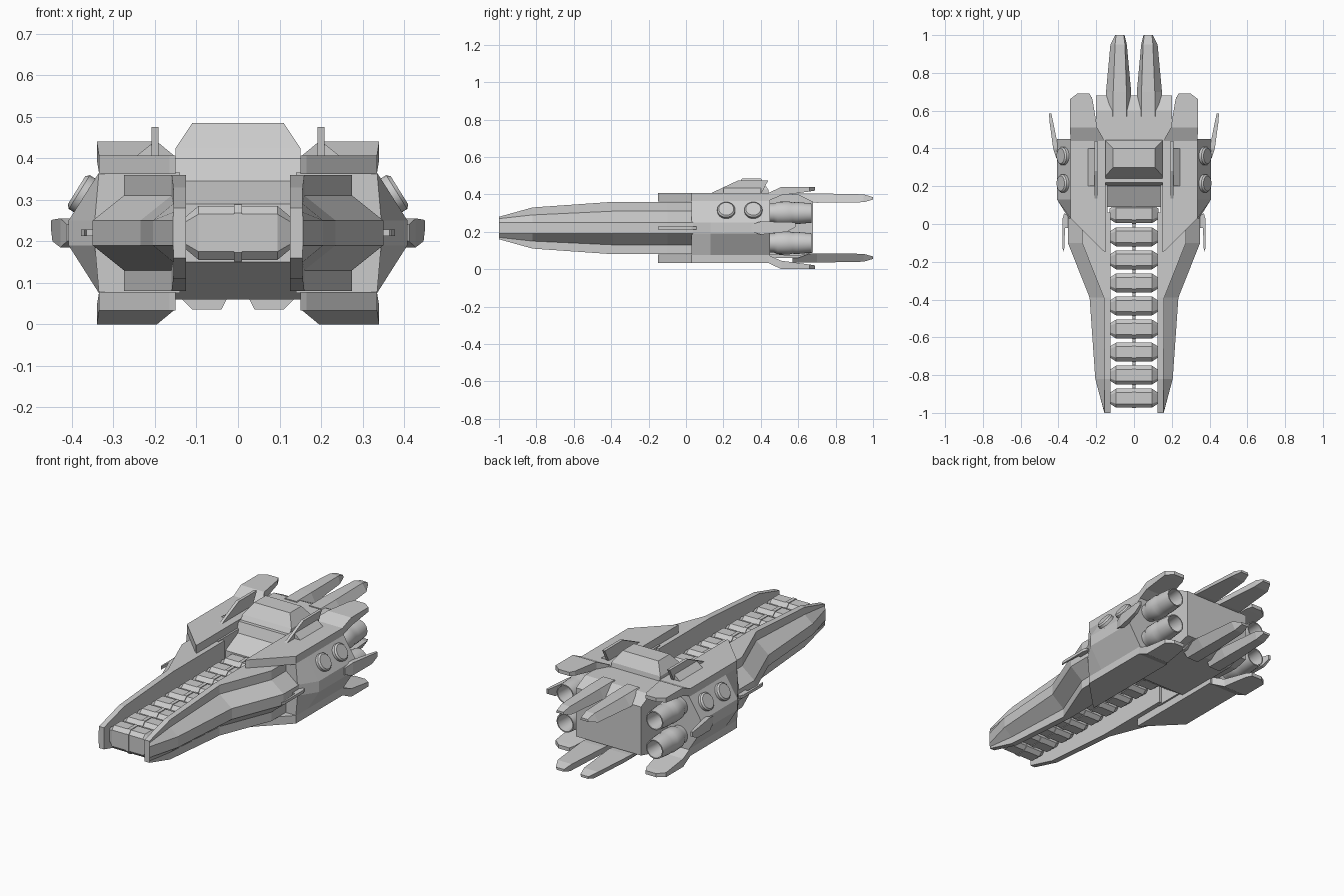
import bpy, bmesh, math
from mathutils import Vector, Matrix

if "Cube" in bpy.data.objects:
    bpy.data.objects.remove(bpy.data.objects["Cube"])

MID = 0.22  # height of the horizontal symmetry plane

hull_grey = bpy.data.materials.new("hull_grey")
hull_grey.use_nodes = True
GREY = (0.6, 0.6, 0.6, 1)
hull_grey.diffuse_color = GREY
hull_grey.node_tree.nodes["Principled BSDF"].inputs["Base Color"].default_value = GREY


def finish(name, bm, mirror="", smooth=False):
    """Turn a bmesh into an object mirrored about the ship's centre planes."""
    bmesh.ops.translate(bm, verts=bm.verts, vec=(0, 0, -MID))
    bmesh.ops.recalc_face_normals(bm, faces=bm.faces)
    mesh = bpy.data.meshes.new(name)
    bm.to_mesh(mesh)
    bm.free()
    mesh.materials.append(hull_grey)
    if smooth:
        for p in mesh.polygons:
            p.use_smooth = True
        mesh.set_sharp_from_angle(angle=math.radians(30))
    ob = bpy.data.objects.new(name, mesh)
    ob.location.z = MID
    bpy.context.collection.objects.link(ob)
    if mirror:
        mod = ob.modifiers.new("mirror", "MIRROR")
        mod.use_axis = ("x" in mirror, False, "z" in mirror)
        mod.use_mirror_merge = False
    return ob


def loft(name, rings, mirror=""):
    """Skin a row of matching rings of 3D points and cap both ends."""
    bm = bmesh.new()
    rows = [[bm.verts.new(p) for p in ring] for ring in rings]
    n = len(rows[0])
    for a, b in zip(rows, rows[1:]):
        for i in range(n):
            j = (i + 1) % n
            bm.faces.new((a[i], a[j], b[j], b[i]))
    bm.faces.new(rows[0])
    bm.faces.new(rows[-1])
    return finish(name, bm, mirror)


def prism(name, outline, axis, lo, hi, mirror=""):
    """Extrude a 2D outline along the given axis."""
    def place(p, d):
        q = list(p)
        q.insert(axis, d)
        return q
    return loft(name, [[place(p, d) for p in outline] for d in (lo, hi)], mirror)


def boxes(name, sections, mirror):
    """Loft rectangles given as y, x range, z range."""
    return loft(name, [[(x0, y, z0), (x1, y, z0), (x1, y, z1), (x0, y, z1)]
                       for y, x0, x1, z0, z1 in sections], mirror)


def symmetric(y, half):
    """Close an upper half section with its reflection below the mid plane."""
    return [(x, y, z) for x, z in half + [(x, 2 * MID - z) for x, z in reversed(half)]]


def lathe(name, profile, origin, direction, mirror):
    """Revolve radius/distance pairs about a direction."""
    bm = bmesh.new()
    verts = [bm.verts.new((r, 0, h)) for r, h in profile]
    edges = [bm.edges.new(pair) for pair in zip(verts, verts[1:])]
    bmesh.ops.spin(bm, geom=verts + edges, cent=(0, 0, 0), axis=(0, 0, 1),
                   angle=math.tau, steps=24, use_duplicate=False)
    bmesh.ops.remove_doubles(bm, verts=bm.verts, dist=0.0001)
    turn = Vector(direction).to_track_quat("Z", "Y").to_matrix().to_4x4()
    bm.transform(Matrix.Translation(origin) @ turn)
    return finish(name, bm, mirror, smooth=True)


# Long forward prongs: y, shoulder x, outer x, top z, shoulder z
prong_rows = [(-1, 0.155, 0.157, 0.28, 0.27), (-0.82, 0.156, 0.205, 0.33, 0.29),
              (-0.39, 0.16, 0.235, 0.36, 0.31), (-0.1, 0.275, 0.35, 0.36, 0.31),
              (0.06, 0.275, 0.35, 0.36, 0.31)]
loft("prongs", [symmetric(y, [(0.125, t), (a, t), (a, s), (b, 0.25)])
                for y, a, b, t, s in prong_rows], "x")

# Bulging side hulls
loft("side_hulls", [symmetric(y, [(0.14, 0.365), (0.335, 0.365), (b, 0.25)])
                    for y, b in [(0.03, 0.345), (0.13, 0.408), (0.45, 0.408)]], "x")

# Pointed armour plates above and below
prism("armour_plates", [(0.15, -0.15), (0.165, -0.14), (0.335, 0.03), (0.335, 0.45), (0.15, 0.45)],
      2, 0.362, 0.407, "xz")

# Swept fins over the engines
boxes("engine_fins", [(0.44, 0.155, 0.335, 0.365, 0.407), (0.51, 0.195, 0.34, 0.395, 0.44),
                      (0.66, 0.22, 0.34, 0.415, 0.44), (0.69, 0.235, 0.3, 0.42, 0.44)], "xz")

# Central hull with sloped nose and tail
prism("centre_hull", [(0.09, 0.15), (0.09, 0.29), (0.2, 0.345), (0.22, 0.4), (0.6, 0.4),
                      (0.68, 0.36), (0.68, 0.09), (0.6, 0.06), (0.22, 0.06)], 0, -0.155, 0.155)
prism("tail_block", [(0.42, 0.08), (0.42, 0.4), (0.6, 0.4), (0.68, 0.36), (0.68, 0.09), (0.6, 0.07)],
      0, -0.2, 0.2)

# Bridge
loft("bridge", [[(-x, y0, z), (x, y0, z), (x, y1, z), (-x, y1, z)]
                for x, y0, y1, z in [(0.15, 0.215, 0.45, 0.36), (0.15, 0.255, 0.44, 0.425),
                                     (0.11, 0.3, 0.4, 0.485)]])

# Upright fins beside the bridge, with flared feet
prism("bridge_fins", [(0.12, 0.4), (0.28, 0.475), (0.44, 0.475), (0.4, 0.4)], 0, 0.192, 0.208, "x")
prism("fin_feet", [(0.19, 0.4), (0.245, 0.405), (0.208, 0.435)], 1, 0.2, 0.4, "x")

# Tail tines, ridged trapezoids above and below
tine_rows = [(0.57, 0.02, 0.15, 0.04, 0.11, 0.365, 0.405), (0.7, 0.015, 0.148, 0.04, 0.11, 0.355, 0.405),
             (0.95, 0.038, 0.125, 0.048, 0.1, 0.358, 0.4), (1, 0.05, 0.1, 0.055, 0.095, 0.372, 0.385)]
loft("tail_tines", [[(a, y, lo), (b, y, lo), (d, y, hi), (c, y, hi)]
                    for y, a, b, c, d, lo, hi in tine_rows], "xz")

# Engine nozzles, hollow at the back
nozzle = [(0, 0), (0.05, 0), (0.05, 0.04), (0.06, 0.06), (0.062, 0.12), (0.057, 0.14),
          (0.059, 0.16), (0.052, 0.24), (0.046, 0.24), (0.036, 0.12), (0, 0.12)]
lathe("engine_nozzles", nozzle, (0.275, 0.43, 0.3), (0, 1, 0), "xz")

# Round hatches on the upper slopes
for i, y in enumerate((0.215, 0.36)):
    lathe(f"round_hatch_{i + 1}", [(0.048, -0.02), (0.048, 0.012), (0.04, 0.02), (0, 0.02)],
          (0.372, y, 0.312), (0.85, 0, 0.53), "x")

# Swept side winglets and small forward rods
boxes("side_winglets", [(0.35, 0.395, 0.412, 0.2, 0.24), (0.4, 0.4, 0.428, 0.185, 0.255),
                        (0.54, 0.428, 0.447, 0.2, 0.252), (0.585, 0.438, 0.45, 0.225, 0.25)], "x")
prism("side_rods", [(0.34, -0.02), (0.34, 0.05), (0.37, 0.055), (0.378, 0.03),
                    (0.378, -0.13), (0.37, -0.15), (0.365, -0.02)], 2, 0.212, 0.228, "x")


def octagon(x, y, scale):
    """Flattened eight-sided ring around a cross bar."""
    corners = [(-0.03, 0.065), (0.03, 0.065), (0.05, 0.045), (0.05, -0.045),
               (0.03, -0.065), (-0.03, -0.065), (-0.05, -0.045), (-0.05, 0.045)]
    return [(x, y + scale * cy, MID + scale * cz) for cy, cz in corners]


# Cross bars with raised centre bands, and the spine joining them
for i in range(9):
    y = -0.922 + 0.122 * i
    loft(f"cross_bar_{i + 1}", [octagon(x, y, s) for x, s in
                                [(-0.13, 0.55), (-0.095, 1), (0.095, 1), (0.13, 0.55)]])
    loft(f"bar_band_{i + 1}", [octagon(x, y, 1.06) for x in (-0.01, 0.01)])
prism("bar_spine", [(-0.008, 0.2), (0.008, 0.2), (0.008, 0.24), (-0.008, 0.24)], 1, -0.92, 0.1)
